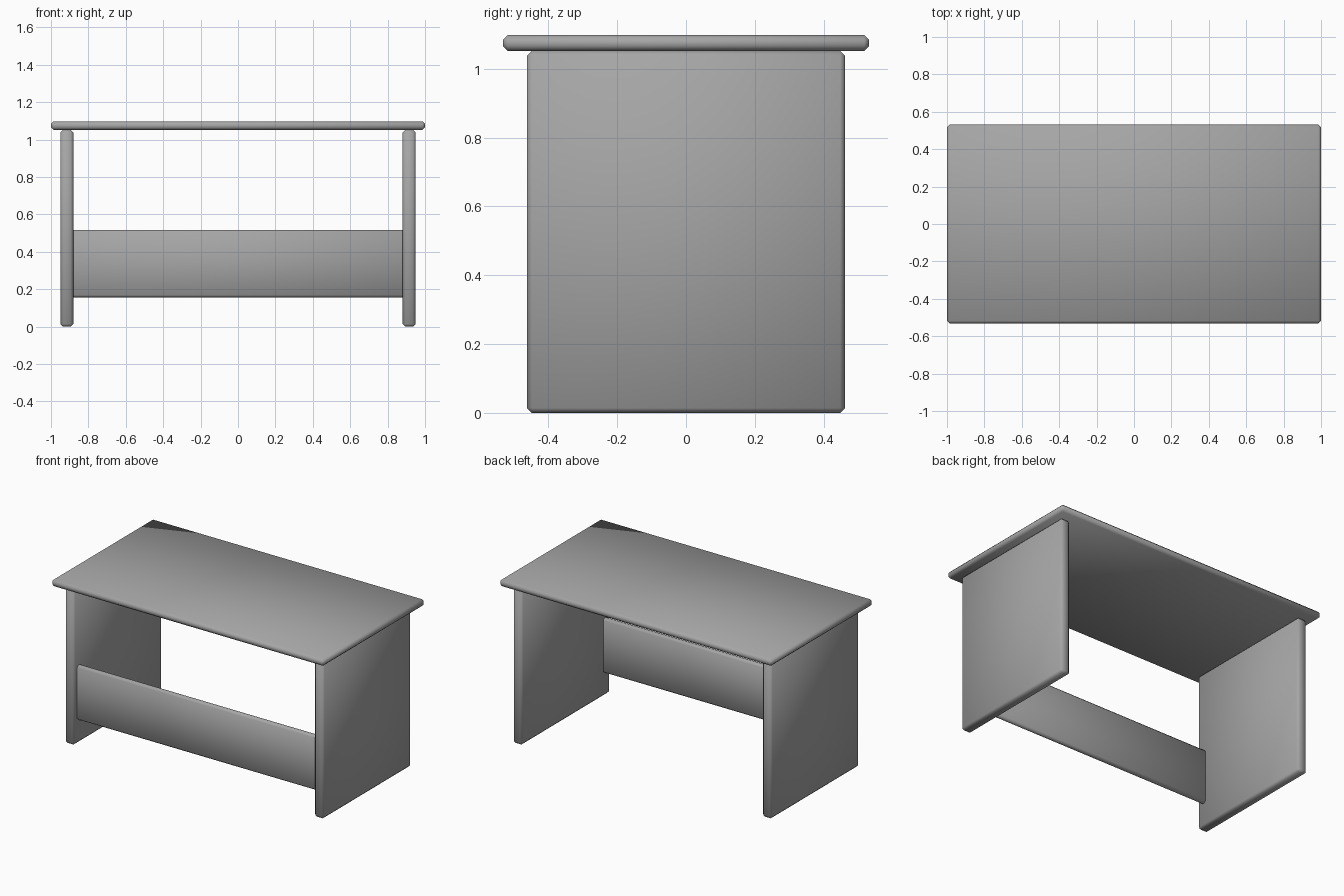
import bpy

if "Cube" in bpy.data.objects:
    bpy.data.objects.remove(bpy.data.objects["Cube"])

# Dark grey finish shared by all boards
grey = bpy.data.materials.new("dark_grey")
grey.diffuse_color = (0.38, 0.38, 0.38, 1)
grey.use_nodes = True
grey.node_tree.nodes["Principled BSDF"].inputs["Base Color"].default_value = grey.diffuse_color


def board(name, lo, hi, bevel=0.014):
    """Box between two corners with chamfered, softly shaded edges."""
    centre = [(a + b) / 2 for a, b in zip(lo, hi)]
    bpy.ops.mesh.primitive_cube_add(size=1, location=centre)
    ob = bpy.context.object
    ob.name = name
    ob.scale = [b - a for a, b in zip(lo, hi)]
    bpy.ops.object.transform_apply(location=False, rotation=False, scale=True)
    mod = ob.modifiers.new("chamfer", "BEVEL")
    mod.width = bevel
    mod.segments = 1
    bpy.ops.object.shade_smooth()
    ob.data.materials.append(grey)
    return ob


# Desk top
board("desk_top", (-1, -0.532, 1.052), (1, 0.532, 1.098))

# Two side panels that carry the top
for side, x in (("left", -0.915), ("right", 0.915)):
    board(side + "_side_panel", (x - 0.035, -0.462, 0), (x + 0.035, 0.462, 1.052))

# Modesty panel near the front, its ends set into the side panels
board("modesty_panel", (-0.9, -0.428, 0.157), (0.9, -0.39, 0.518), 0.012)
